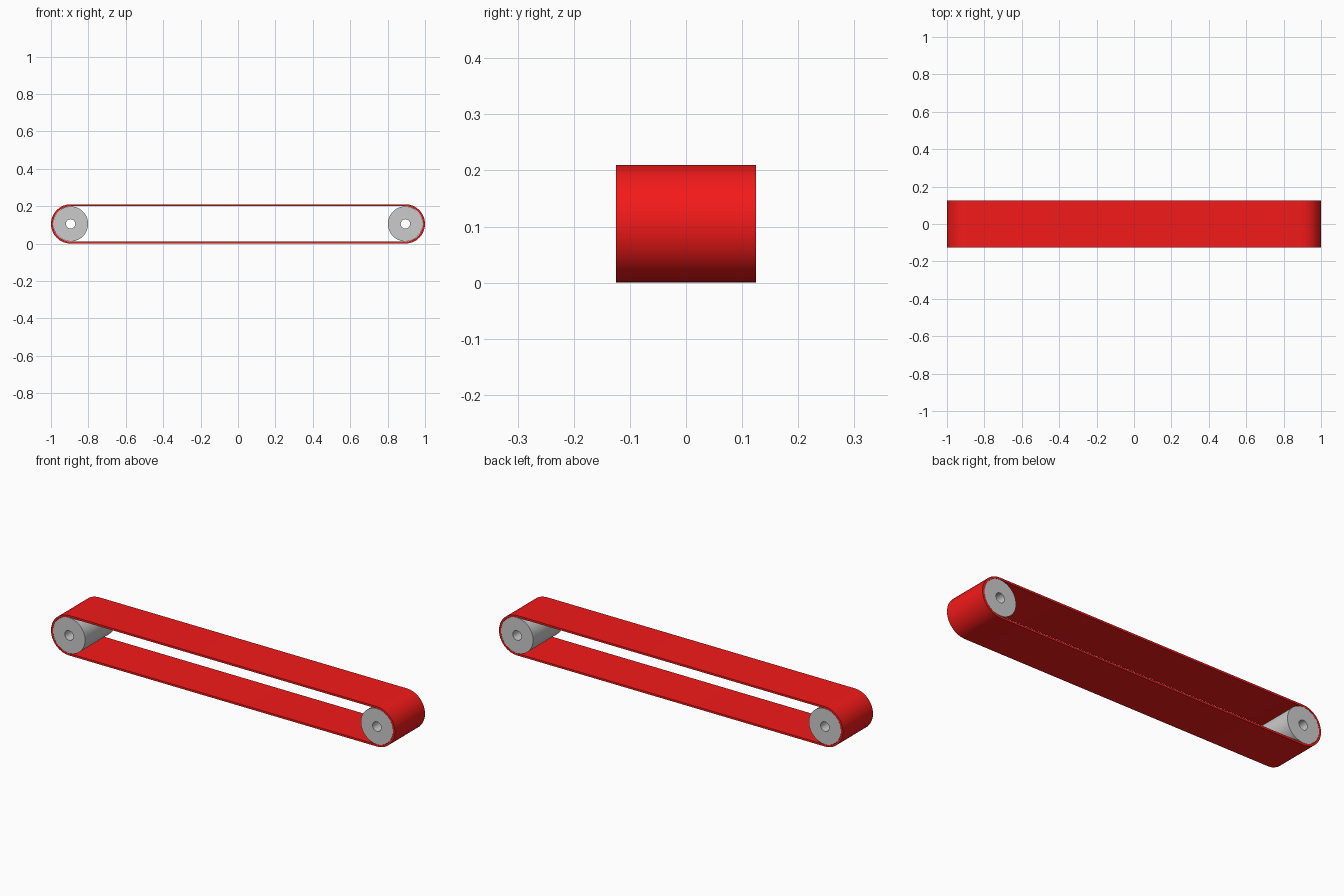
import bpy, bmesh
from math import sin, cos, pi, radians

if "Cube" in bpy.data.objects:
    bpy.data.objects.remove(bpy.data.objects["Cube"])

HALF_W = 0.125          # half width along y
CX, CZ = 0.895, 0.105   # roller axis position
R_OUT, R_IN = 0.105, 0.0945
R_ROLL, R_HOLE = 0.0935, 0.025


def ring_solid(name, outer, inner):
    """Extrude a closed band between two matching xz loops across the width."""
    bm = bmesh.new()
    loops = [[bm.verts.new((x, y, z)) for x, z in pts]
             for pts, y in ((outer, -HALF_W), (outer, HALF_W),
                            (inner, HALF_W), (inner, -HALF_W))]
    n = len(outer)
    for k in range(4):
        a, b = loops[k], loops[(k + 1) % 4]
        for i in range(n):
            j = (i + 1) % n
            bm.faces.new((a[i], a[j], b[j], b[i]))
    bmesh.ops.recalc_face_normals(bm, faces=bm.faces)
    mesh = bpy.data.meshes.new(name)
    bm.to_mesh(mesh)
    bm.free()
    ob = bpy.data.objects.new(name, mesh)
    bpy.context.collection.objects.link(ob)
    bpy.ops.object.select_all(action='DESELECT')
    ob.select_set(True)
    bpy.context.view_layer.objects.active = ob
    bpy.ops.object.shade_smooth_by_angle(angle=radians(35))
    return ob


def stadium(r, seg=16):
    """Two half circles joined by straight runs."""
    return [(side * CX + r * cos(start + pi * i / seg),
             CZ + r * sin(start + pi * i / seg))
            for side, start in ((1, -pi / 2), (-1, pi / 2))
            for i in range(seg + 1)]


def circle(cx, r, seg=48):
    return [(cx + r * cos(2 * pi * i / seg), CZ + r * sin(2 * pi * i / seg))
            for i in range(seg)]


# Red belt loop
belt = ring_solid("belt", stadium(R_OUT), stadium(R_IN))
red = bpy.data.materials.new("belt_red")
red.diffuse_color = (0.9, 0.01, 0.01, 1)
red.use_nodes = True
red.node_tree.nodes["Principled BSDF"].inputs["Base Color"].default_value = red.diffuse_color
belt.data.materials.append(red)

# Rollers with axle holes
for name, cx in (("left_roller", -CX), ("right_roller", CX)):
    ring_solid(name, circle(cx, R_ROLL), circle(cx, R_HOLE))
